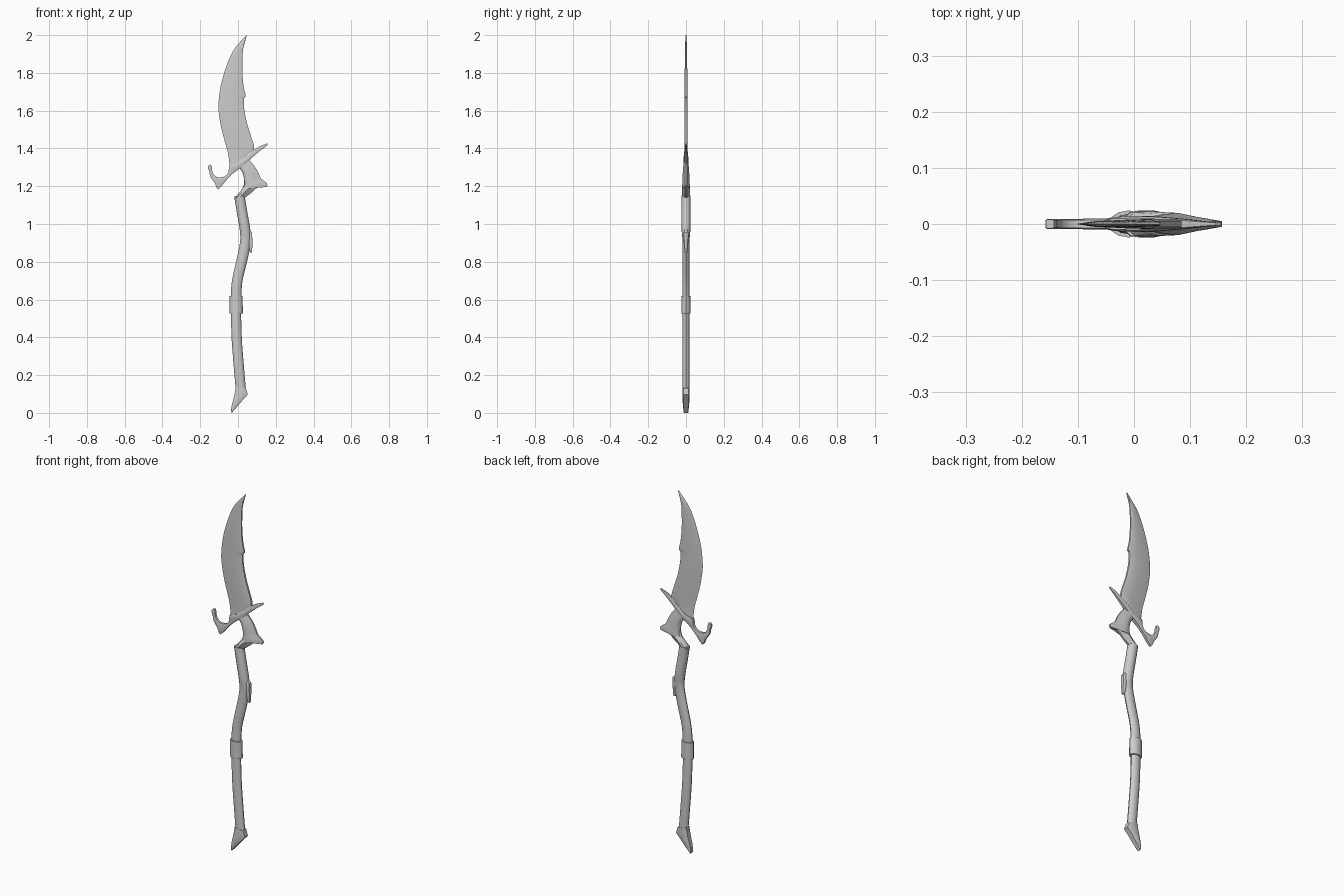
import bpy, math
from mathutils import Vector


def smooth_path(rows, steps):
    """Catmull-Rom interpolation of station rows."""
    rows = [Vector(r) for r in rows]
    out = []
    for i in range(len(rows) - 1):
        p0, p1 = rows[max(i - 1, 0)], rows[i]
        p2, p3 = rows[i + 1], rows[min(i + 2, len(rows) - 1)]
        for k in range(steps):
            t = k / steps
            out.append(0.5 * (2 * p1 + (p2 - p0) * t + (2 * p0 - 5 * p1 + 4 * p2 - p3) * t * t
                              + (3 * p1 - p0 - 3 * p2 + p3) * t ** 3))
    return out + [rows[-1]]


def loft(name, rows, section, steps=1):
    """Each row: left x, left z, right x, right z, half depth. Section spans -1..1."""
    rows = smooth_path(rows, steps)
    n, verts, faces = len(section), [], []
    for ax, az, bx, bz, d in rows:
        for t, y in section:
            f = (t + 1) / 2
            verts.append((ax + (bx - ax) * f, y * d, az + (bz - az) * f))
    for i in range(len(rows) - 1):
        for j in range(n):
            a, b = i * n + j, i * n + (j + 1) % n
            faces.append((a, b, b + n, a + n))
    faces += [tuple(range(n)), tuple(range((len(rows) - 1) * n, len(rows) * n))]
    me = bpy.data.meshes.new(name)
    me.from_pydata(verts, [], faces)
    ob = bpy.data.objects.new(name, me)
    bpy.context.collection.objects.link(ob)
    bpy.ops.object.select_all(action='DESELECT')
    ob.select_set(True)
    bpy.context.view_layer.objects.active = ob
    bpy.ops.object.mode_set(mode='EDIT')
    bpy.ops.mesh.select_all(action='SELECT')
    bpy.ops.mesh.normals_make_consistent(inside=False)
    bpy.ops.object.mode_set(mode='OBJECT')
    bpy.ops.object.shade_smooth_by_angle(angle=math.radians(35))
    return ob


def mirrored(half):
    """Close a half section (y >= 0) by mirroring it across y = 0."""
    return half + [(t, -y) for t, y in reversed(half) if y > 0]


# Cross-sections
ROUND = [(math.cos(a * math.pi / 6), math.sin(a * math.pi / 6)) for a in range(12)]
BOX = mirrored([(-1, .75), (-.6, 1), (.6, 1), (1, .75)])
BLADE = mirrored([(-1, 0), (-.55, .6), (.2, .9), (.85, 1), (1, .6)])
WEDGE = mirrored([(-1, 0), (-.9, .5), (-.6, .9), (-.2, 1), (.3, .65), (1, .25)])

# Curved blade with a small notch in its back
loft("blade", [
    (.045, 2.0, .047, 1.998, .003), (-.013, 1.936, .028, 1.93, .005),
    (-.044, 1.88, .024, 1.87, .006), (-.07, 1.81, .024, 1.79, .007),
    (-.092, 1.73, .031, 1.72, .008), (-.101, 1.665, .041, 1.678, .008),
    (-.102, 1.65, .031, 1.662, .008), (-.103, 1.60, .034, 1.60, .008),
    (-.089, 1.51, .05, 1.525, .009), (-.068, 1.43, .069, 1.465, .009),
    (-.052, 1.37, .085, 1.39, .009), (-.044, 1.30, .03, 1.33, .009)], BLADE, 3)

# Guard: spike on the right, hook on the left
loft("hooked_guard", [
    (.155, 1.427, .157, 1.417, .002), (.11, 1.408, .12, 1.39, .006),
    (.06, 1.375, .075, 1.352, .011), (.0, 1.325, .03, 1.31, .014),
    (-.044, 1.31, -.01, 1.28, .012), (-.05, 1.275, -.035, 1.26, .010),
    (-.07, 1.252, -.065, 1.228, .010), (-.10, 1.247, -.105, 1.183, .009),
    (-.117, 1.252, -.122, 1.215, .009), (-.130, 1.265, -.146, 1.25, .009),
    (-.137, 1.285, -.152, 1.278, .008), (-.137, 1.296, -.158, 1.294, .009),
    (-.143, 1.315, -.157, 1.308, .008)], BOX, 2)

# Curved neck with a clawed spur
loft("clawed_neck", [
    (.0, 1.305, .055, 1.345, .013), (.022, 1.275, .085, 1.31, .016),
    (.032, 1.24, .108, 1.272, .018), (.032, 1.215, .122, 1.24, .019),
    (.028, 1.20, .152, 1.217, .020), (.022, 1.187, .152, 1.196, .020),
    (.018, 1.18, .11, 1.199, .021), (.005, 1.165, .075, 1.168, .022),
    (-.02, 1.135, .037, 1.14, .023)], WEDGE, 2)

# Wavy shaft: centre x, z, half width, half depth
path = [(.008, 1.145, .028, .024), (.022, 1.06, .028, .024), (.036, .98, .028, .024),
        (.040, .92, .028, .019), (.032, .86, .029, .018), (.014, .78, .029, .018),
        (-.004, .70, .028, .018), (-.010, .62, .028, .018), (-.010, .50, .027, .018),
        (-.006, .38, .027, .018), (.004, .25, .027, .018), (.015, .12, .027, .018)]
loft("shaft", [(x - w, z, x + w, z, d) for x, z, w, d in path], ROUND, 3)

# Wrapped band
loft("band", [(-.045, .62, .024, .62, .024), (-.045, .525, .026, .525, .024)], ROUND)

# Small fin on the back of the shaft
loft("fin", [(.045, .975, .062, .972, .010), (.05, .95, .075, .955, .013),
             (.05, .90, .076, .90, .012), (.064, .85, .075, .85, .006)], BOX)

# Slanted foot
loft("foot", [(-.012, .14, .042, .13, .018), (-.016, .11, .052, .097, .018),
              (-.024, .075, .022, .064, .018), (-.032, .045, -.005, .032, .016),
              (-.037, .015, -.033, .0, .012)], BOX)
